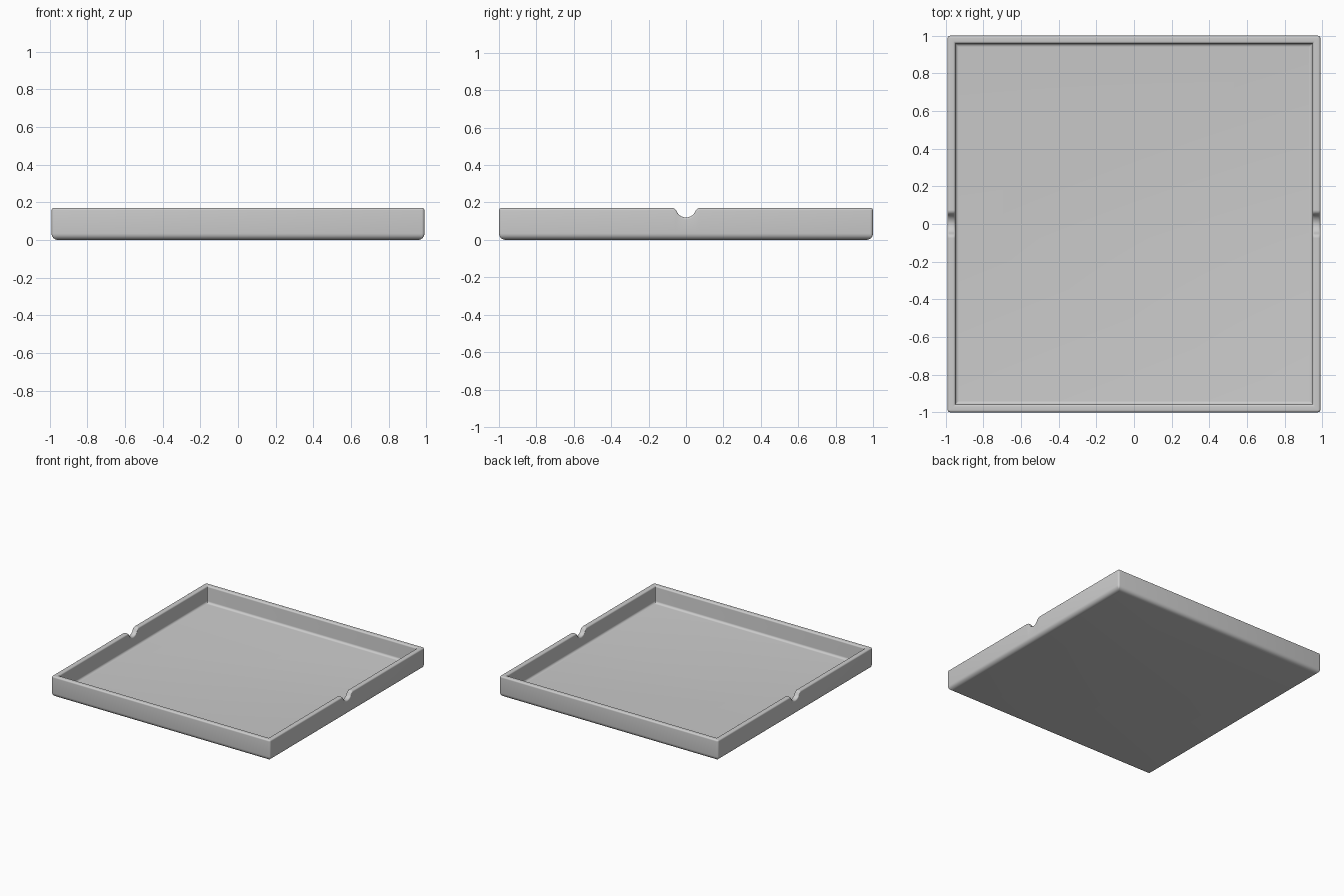
import bpy, bmesh, math

cube = bpy.data.objects.get("Cube")
if cube:
    bpy.data.objects.remove(cube, do_unlink=True)

HX, HY, HEIGHT = 0.99, 1.0, 0.17      # half sizes and rim height
WALL, FLOOR = 0.042, 0.03             # thicknesses
BASE_R, RIM_R, INNER_R = 0.035, 0.012, 0.018
CORNER_R, NOTCH_R, LIP_R = 0.015, 0.055, 0.025
NOTCH_Z = HEIGHT + 0.005
LIP_Z = HEIGHT - LIP_R
LIP_Y = math.sqrt((NOTCH_R + LIP_R) ** 2 - (NOTCH_Z - LIP_Z) ** 2)
TOUCH_Y = LIP_Y * NOTCH_R / (NOTCH_R + LIP_R)


def arc(cx, cz, r, start, end, steps=6):
    angles = [math.radians(start + (end - start) * i / steps) for i in range(steps + 1)]
    return [(cx + r * math.cos(a), cz + r * math.sin(a)) for a in angles]


def rim_height(y):
    """Height of the rim on the sides: a round notch with softened lips."""
    y = abs(y)
    if y >= LIP_Y:
        return HEIGHT
    if y > TOUCH_Y:
        return LIP_Z + math.sqrt(LIP_R ** 2 - (LIP_Y - y) ** 2)
    return NOTCH_Z - math.sqrt(NOTCH_R ** 2 - y ** 2)


def outline(inset):
    """Rounded rectangle with extra points across both side notches."""
    hx, hy = HX - inset, HY - inset
    r = max(CORNER_R - inset, 0.004)
    across = [LIP_Y * math.sin(math.pi / 2 * i / 14) for i in range(-14, 15)]
    ring = [(hx, y) for y in across]
    ring += arc(hx - r, hy - r, r, 0, 90, 4)
    ring += arc(r - hx, hy - r, r, 90, 180, 4)
    ring += [(-hx, -y) for y in across]
    ring += arc(r - hx, r - hy, r, 180, 270, 4)
    ring += arc(hx - r, r - hy, r, 270, 360, 4)
    return ring


# Wall section, from the underside over the rim to the floor: (inset, height)
section = arc(BASE_R, BASE_R, BASE_R, 270, 180)
section += arc(RIM_R, HEIGHT - RIM_R, RIM_R, 180, 90)
section += arc(WALL - RIM_R, HEIGHT - RIM_R, RIM_R, 90, 0)
section += arc(WALL + INNER_R, FLOOR + INNER_R, INNER_R, 180, 270)

# Tray: sweep the section round the outline, then close underside and floor
bm = bmesh.new()
rings = []
for inset, z in section:
    ring = []
    for x, y in outline(inset):
        drop = HEIGHT - rim_height(y) if z > HEIGHT / 2 else 0
        ring.append(bm.verts.new((x, y, z - drop)))
    rings.append(ring)
for low, high in zip(rings, rings[1:]):
    for i in range(len(low)):
        j = (i + 1) % len(low)
        bm.faces.new((low[i], low[j], high[j], high[i]))
bm.faces.new(list(reversed(rings[0])))
bm.faces.new(rings[-1])
bmesh.ops.recalc_face_normals(bm, faces=bm.faces)
mesh = bpy.data.meshes.new("tray")
bm.to_mesh(mesh)
bm.free()
tray = bpy.data.objects.new("tray", mesh)
bpy.context.collection.objects.link(tray)

# Plain grey material
grey = bpy.data.materials.new("plain grey")
colour = (0.6, 0.6, 0.6, 1)
grey.diffuse_color = colour
grey.use_nodes = True
grey.node_tree.nodes["Principled BSDF"].inputs["Base Color"].default_value = colour
mesh.materials.append(grey)

# Smooth rounded edges, crisp corners
bpy.ops.object.select_all(action='DESELECT')
tray.select_set(True)
bpy.context.view_layer.objects.active = tray
bpy.ops.object.shade_smooth_by_angle(angle=math.radians(35))
